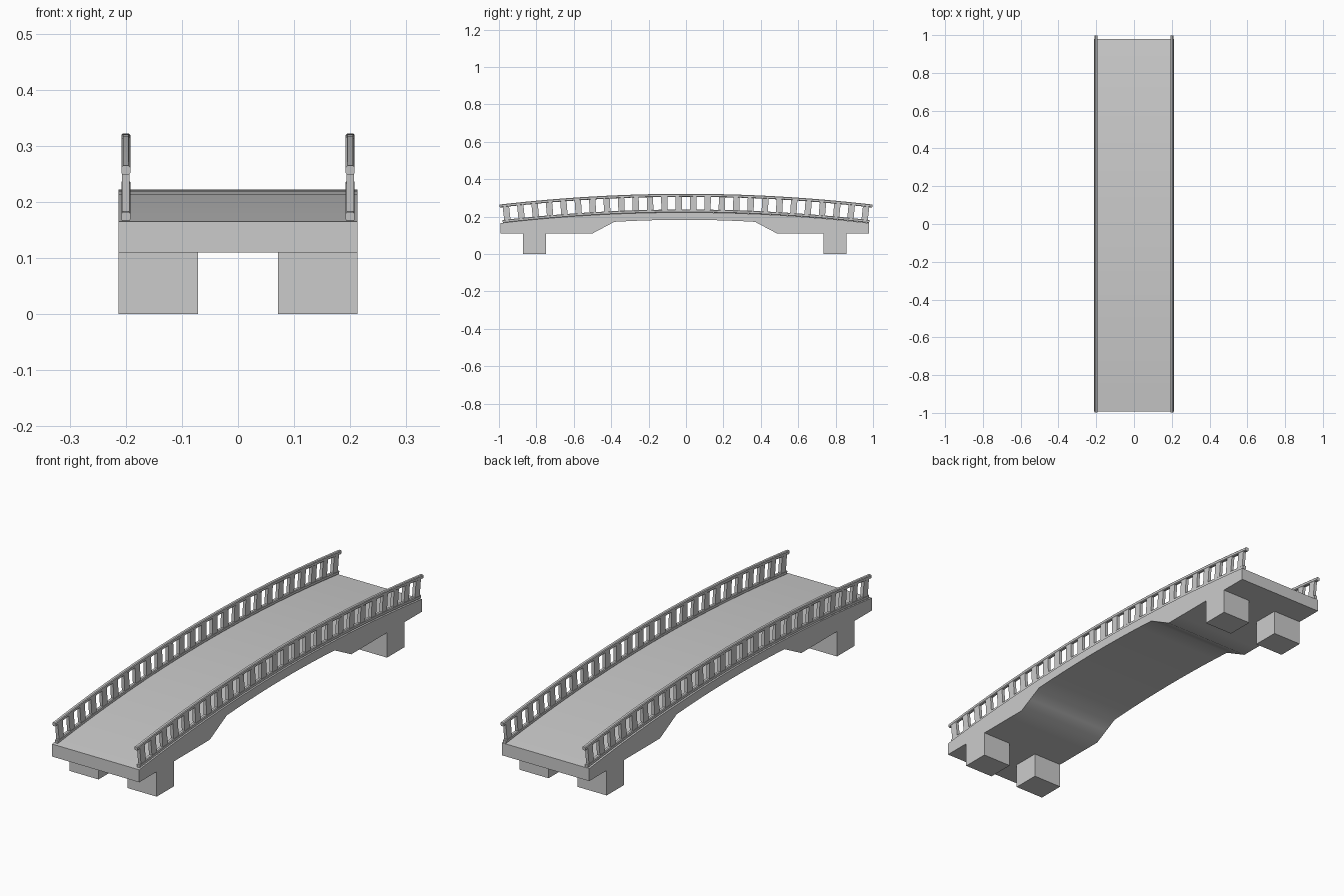
import bpy, bmesh, math

if "Cube" in bpy.data.objects:
    bpy.data.objects.remove(bpy.data.objects["Cube"])

R, CREST = 8.57, 0.222      # deck arc radius and crest height
HALF_W = 0.213
DECK_Y = -0.007             # small offset of deck and piers along the span


def arc(theta, lift):
    """Point (y, z) on the bridge arc, lifted radially above the deck."""
    return (R + lift) * math.sin(theta), CREST - R + (R + lift) * math.cos(theta)


def finish(bm, name, mirror=False):
    bmesh.ops.recalc_face_normals(bm, faces=bm.faces[:])
    me = bpy.data.meshes.new(name)
    bm.to_mesh(me)
    bm.free()
    ob = bpy.data.objects.new(name, me)
    bpy.context.collection.objects.link(ob)
    if mirror:
        ob.modifiers.new("mirror", 'MIRROR')
    bpy.ops.object.select_all(action='DESELECT')
    bpy.context.view_layer.objects.active = ob
    ob.select_set(True)
    bpy.ops.object.shade_smooth_by_angle(angle=math.radians(35))
    return ob


def bridge(bm, rings):
    """Skin a list of cross-section rings and cap both ends."""
    loops = [[bm.verts.new(p) for p in ring] for ring in rings]
    n = len(loops[0])
    for a, b in zip(loops, loops[1:]):
        for i in range(n):
            j = (i + 1) % n
            bm.faces.new((a[i], a[j], b[j], b[i]))
    bm.faces.new(loops[0][::-1])
    bm.faces.new(loops[-1])


# deck: arched top, haunched underside, built in strips along the span
def under(y):
    a = abs(y)
    if a < 0.376:
        return 0.183 - 0.011 * (a / 0.376) ** 2
    return 0.172 - 0.062 * min(1, (a - 0.376) / 0.117)


stations = sorted({s * y for s in (-1, 1) for y in
                   (0, 0.075, 0.15, 0.225, 0.30, 0.376, 0.434, 0.493, 0.57,
                    0.65, 0.73, 0.82, 0.91, 0.986)})
bm = bmesh.new()
rings = []
for y in stations:
    top, low = CREST - R + math.sqrt(R * R - y * y), under(y)
    rings.append([(-HALF_W, y + DECK_Y, low), (HALF_W, y + DECK_Y, low),
                  (HALF_W, y + DECK_Y, top), (-HALF_W, y + DECK_Y, top)])
bridge(bm, rings)
finish(bm, "deck")

# piers: two blocks under each end
bm = bmesh.new()
for s in (-1, 1):
    y0, y1 = DECK_Y + s * 0.803 - 0.061, DECK_Y + s * 0.803 + 0.061
    bridge(bm, [[(0.071, y0, z), (HALF_W, y0, z), (HALF_W, y1, z), (0.071, y1, z)]
                for z in (0, 0.112)])
finish(bm, "piers", mirror=True)

# handrail and bottom rail: chamfered square section swept along the arc
RAIL_X, H, C = 0.2, 0.008, 0.005
SECTION = [(-H, -C), (-C, -H), (C, -H), (H, -C), (H, C), (C, H), (-C, H), (-H, C)]
for name, lift, end in (("handrail", 0.092, 0.1153), ("bottom_rail", 0.008, 0.1145)):
    bm = bmesh.new()
    rings = []
    for i in range(33):
        t = end * (2 * i / 32 - 1)
        rings.append([(RAIL_X + dx, *arc(t, lift + dz)) for dx, dz in SECTION])
    bridge(bm, rings)
    finish(bm, name, mirror=True)

# balusters: flat slats standing square to the arc
COUNT, SLAT, THICK = 26, 0.017, 0.007
bm = bmesh.new()
for i in range(COUNT):
    t = 0.1115 * (2 * i / (COUNT - 1) - 1)
    rings = []
    for lift in (0.008, 0.092):
        y, z = arc(t, lift)
        dy, dz = SLAT * math.cos(t), -SLAT * math.sin(t)
        rings.append([(RAIL_X + sx * THICK, y + sy * dy, z + sy * dz)
                      for sx, sy in ((-1, -1), (1, -1), (1, 1), (-1, 1))])
    bridge(bm, rings)
finish(bm, "balusters", mirror=True)
